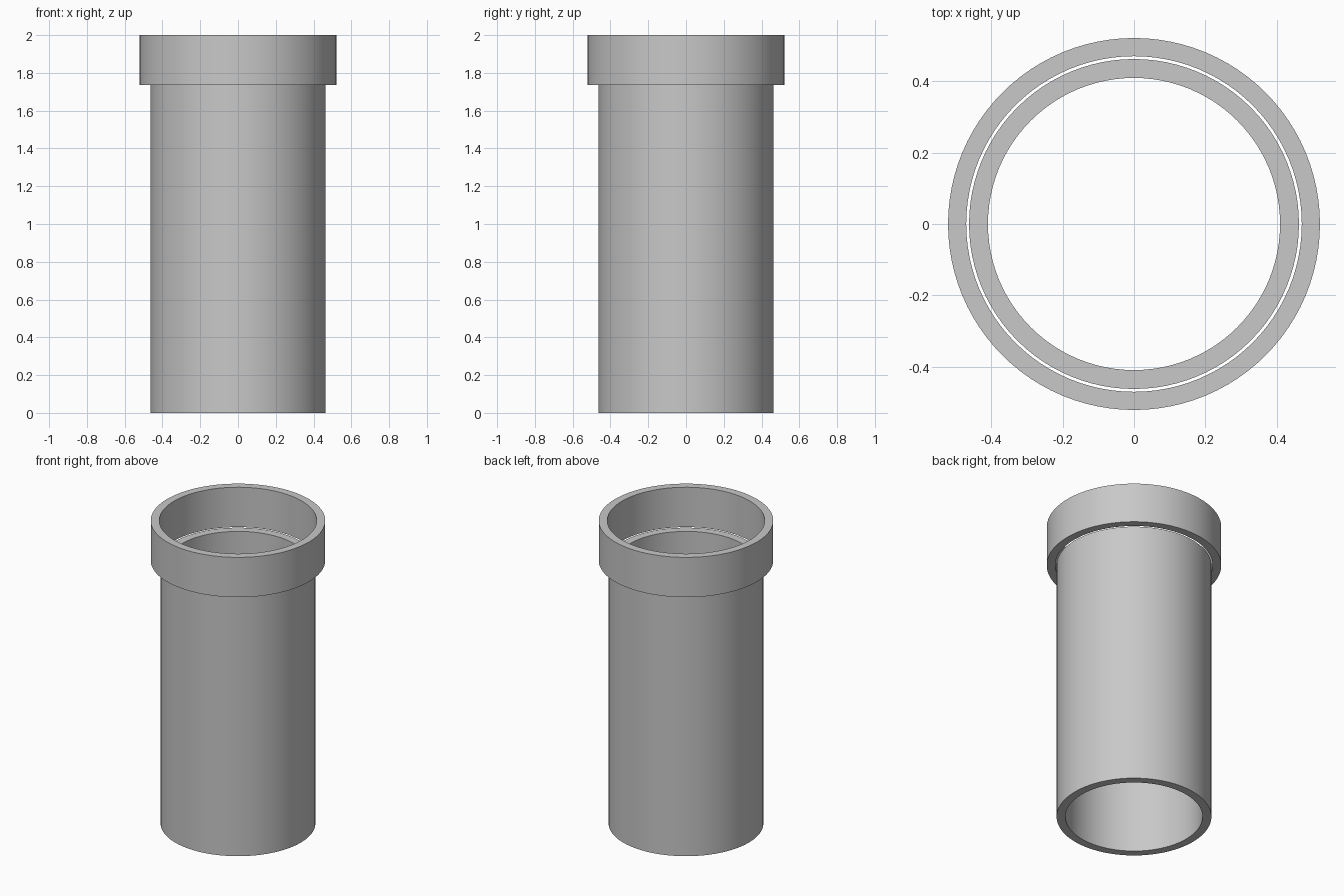
import bpy
import bmesh
from math import radians

SIDES = 96

cube = bpy.data.objects.get("Cube")
if cube:
    bpy.data.objects.remove(cube, do_unlink=True)

# Single grey finish
grey = bpy.data.materials.new("light_grey")
grey.use_nodes = True
colour = (0.58, 0.58, 0.58, 1)
grey.diffuse_color = colour
grey.node_tree.nodes["Principled BSDF"].inputs["Base Color"].default_value = colour


def ring(name, outer, inner, bottom, top):
    """Hollow round sleeve: a rectangular section spun about z."""
    bm = bmesh.new()
    section = [(outer, bottom), (outer, top), (inner, top), (inner, bottom)]
    verts = [bm.verts.new((r, 0, z)) for r, z in section]
    edges = [bm.edges.new((verts[i], verts[i - 1])) for i in range(4)]
    bmesh.ops.spin(bm, geom=verts + edges, cent=(0, 0, 0), axis=(0, 0, 1),
                   angle=radians(360), steps=SIDES, use_merge=True)
    bmesh.ops.remove_doubles(bm, verts=bm.verts, dist=0.0001)
    bmesh.ops.recalc_face_normals(bm, faces=bm.faces)
    mesh = bpy.data.meshes.new(name)
    bm.to_mesh(mesh)
    bm.free()
    mesh.materials.append(grey)
    obj = bpy.data.objects.new(name, mesh)
    bpy.context.collection.objects.link(obj)
    bpy.ops.object.select_all(action="DESELECT")
    obj.select_set(True)
    bpy.context.view_layer.objects.active = obj
    bpy.ops.object.shade_smooth_by_angle(angle=radians(30))


# Long pipe, and the wider socket collar sitting just clear of its rim
ring("pipe", 0.463, 0.41, 0, 1.737)
ring("socket_collar", 0.522, 0.471, 1.737, 2)
